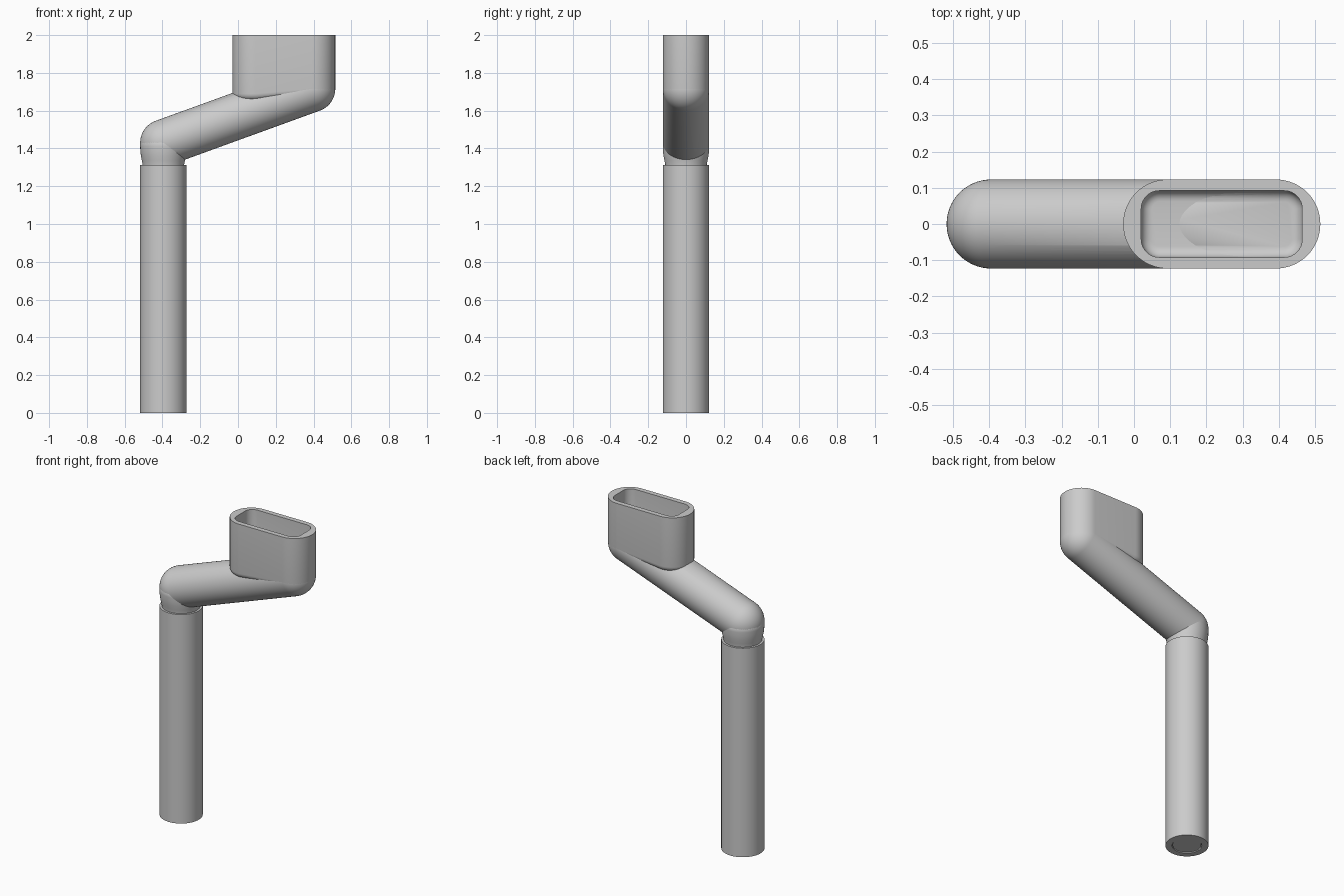
import bpy
import bmesh
import math
from mathutils import Matrix, Vector

cube = bpy.data.objects.get("Cube")
if cube:
    bpy.data.objects.remove(cube, do_unlink=True)

grey = bpy.data.materials.new("grey metal")
grey.use_nodes = True
grey.diffuse_color = (0.6, 0.6, 0.6, 1)
grey.node_tree.nodes["Principled BSDF"].inputs["Base Color"].default_value = (0.6, 0.6, 0.6, 1)

R = 0.123                 # radius shared by the pole, arm and socket ends
POLE_X = -0.395
END_X = 0.392
SOCKET_X = 0.093          # centre of the socket's inner end
ELBOW = Vector((POLE_X, 0, 1.43))
ARM_END = Vector((END_X, 0, 1.716))


def loft(name, rings, closed=False):
    """Skin equal-length rings, then cap the ends or join last to first."""
    bm = bmesh.new()
    loops = [[bm.verts.new(p) for p in ring] for ring in rings]
    pairs = list(zip(loops, loops[1:]))
    if closed:
        pairs.append((loops[-1], loops[0]))
    for a, b in pairs:
        n = len(a)
        for i in range(n):
            j = (i + 1) % n
            bm.faces.new((a[i], a[j], b[j], b[i]))
    if not closed:
        bm.faces.new(loops[0])
        bm.faces.new(loops[-1])
    bmesh.ops.recalc_face_normals(bm, faces=bm.faces)
    mesh = bpy.data.meshes.new(name)
    bm.to_mesh(mesh)
    bm.free()
    mesh.materials.append(grey)
    obj = bpy.data.objects.new(name, mesh)
    bpy.context.collection.objects.link(obj)
    return obj


def lathe(name, profile, matrix, closed=False, n=64):
    """Revolve (radius, height) points about the matrix's z axis."""
    rings = [[matrix @ Vector((r * math.cos(2 * math.pi * i / n),
                               r * math.sin(2 * math.pi * i / n), h))
              for i in range(n)] for r, h in profile]
    return loft(name, rings, closed)


def rounded_rect(x0, x1, half_y, radius, z, steps=16):
    """Rounded rectangle ring; z is a function of x."""
    pts = []
    corners = ((x1 - radius, half_y - radius, 0), (x0 + radius, half_y - radius, 90),
               (x0 + radius, radius - half_y, 180), (x1 - radius, radius - half_y, 270))
    for cx, cy, start in corners:
        for i in range(steps + 1):
            a = math.radians(start + 90 * i / steps)
            x = cx + radius * math.cos(a)
            pts.append((x, cy + radius * math.sin(a), z(x)))
    return pts


# Hollow pole, with the rod that fills its bore
at_pole = Matrix.Translation((POLE_X, 0, 0))
pole = lathe("pole", [(0.085, 0), (R, 0), (R, 1.312), (0.085, 1.312)], at_pole, closed=True)
rod = lathe("inner_rod", [(0.082, 0.004), (0.082, 1.32)], at_pole)

# Neck swelling from the pole into the elbow
neck = lathe("neck", [(0.109, 1.30), (0.110, 1.315), (0.114, 1.335), (0.119, 1.36),
                      (0.122, 1.385), (R, 1.41), (R, 1.43), (0.11, 1.45)], at_pole)

# Sloping arm with round ends
axis = ARM_END - ELBOW
length = axis.length
profile = []
for base, start in ((0, -90), (length, 0)):
    for i in range(17):
        a = math.radians(start + 90 * i / 16)
        profile.append((max(R * math.cos(a), 0.0005), base + R * math.sin(a)))
arm_matrix = Matrix.Translation(ELBOW) @ axis.to_track_quat("Z", "Y").to_matrix().to_4x4()
arm = lathe("arm", profile, arm_matrix)


# Upright socket with straight sides, round ends and a rolled lower edge
def lower_edge(x):
    t = min(max((x - SOCKET_X) / (END_X - SOCKET_X), 0), 1)
    return 1.69 + 0.026 * t


def socket_ring(inset, z):
    return rounded_rect(SOCKET_X - R + inset, END_X + R - inset, R - inset,
                        R - inset - 0.0005, z)


ROLL = 0.035
rings = [socket_ring(0, lambda x: 2.0)]
for i in range(7):
    a = math.radians(15 * i)
    drop = ROLL * math.sin(a)
    rings.append(socket_ring(ROLL * (1 - math.cos(a)), lambda x, d=drop: lower_edge(x) - d))
socket = loft("socket", rings)

# Pocket cutter with a rounded floor edge
FLOOR, FILLET = 1.75, 0.03
rings = [rounded_rect(0.02, 0.465, 0.092, 0.05, lambda x: 2.1, 8)]
for i in range(7):
    a = math.radians(15 * i)
    inset = FILLET * (1 - math.cos(a))
    height = FLOOR + FILLET * (1 - math.sin(a))
    rings.append(rounded_rect(0.02 + inset, 0.465 - inset, 0.092 - inset, 0.05 - inset,
                              lambda x, h=height: h, 8))
cutter = loft("pocket_cutter", rings)
cutter.hide_render = True

# Cut the pocket through both the socket and the arm inside it
for obj in (socket, arm):
    mod = obj.modifiers.new("pocket", "BOOLEAN")
    mod.operation = "DIFFERENCE"
    mod.solver = "EXACT"
    mod.object = cutter
bpy.context.view_layer.update()
graph = bpy.context.evaluated_depsgraph_get()
cut = [(obj, bpy.data.meshes.new_from_object(obj.evaluated_get(graph)))
       for obj in (socket, arm)]
for obj, mesh in cut:
    obj.modifiers.clear()
    obj.data = mesh
bpy.data.objects.remove(cutter, do_unlink=True)

# Smooth curved surfaces, crisp rims
bpy.ops.object.select_all(action="DESELECT")
for obj in (pole, rod, neck, arm, socket):
    obj.select_set(True)
    bpy.context.view_layer.objects.active = obj
bpy.ops.object.shade_smooth_by_angle(angle=math.radians(35))
